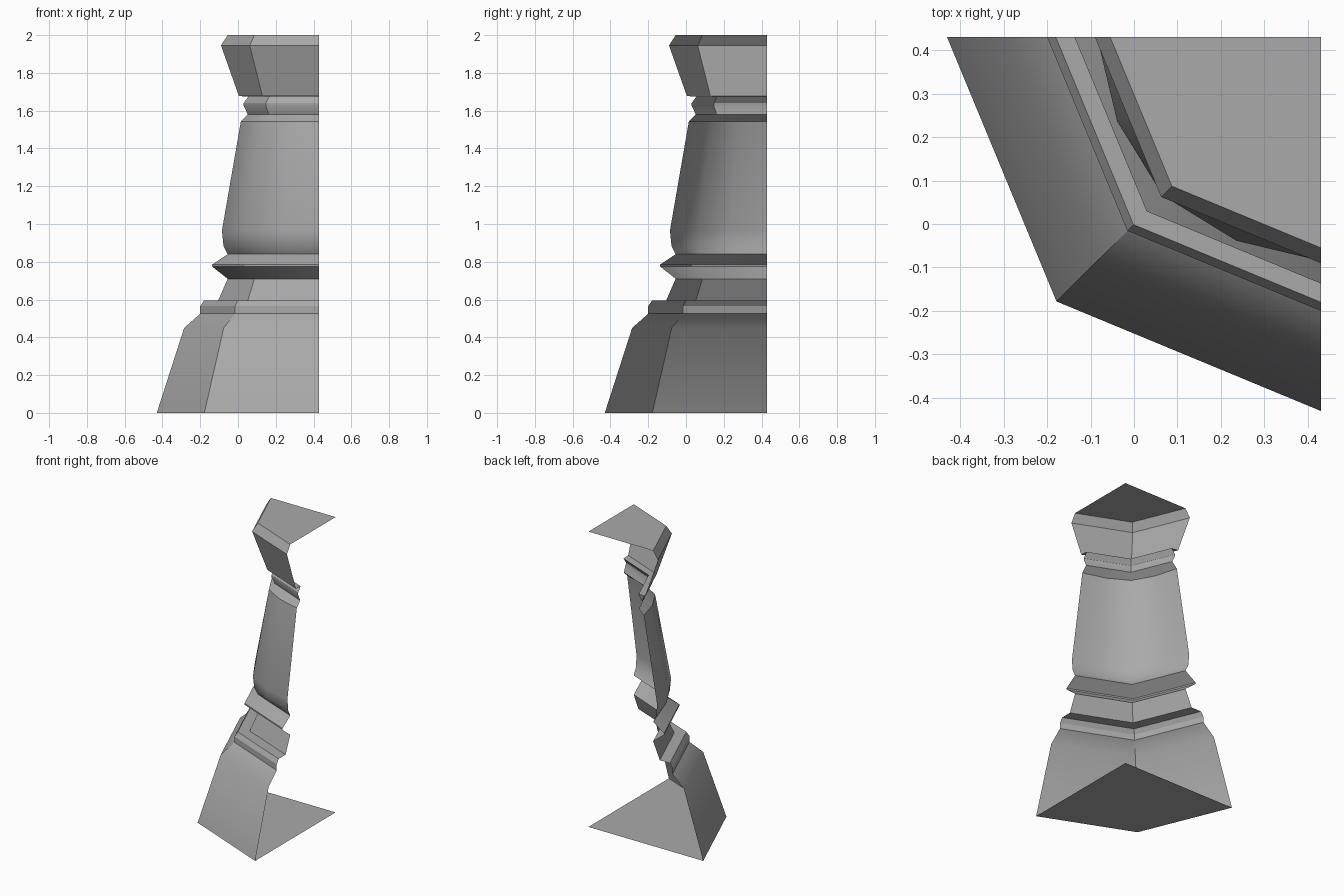
import bpy, math

if "Cube" in bpy.data.objects:
    bpy.data.objects.remove(bpy.data.objects["Cube"], do_unlink=True)

AXIS = 0.43  # the post's centre line is at x = y = AXIS

stone = bpy.data.materials.new("grey_stone")
stone.use_nodes = True
grey = (0.4, 0.4, 0.4, 1)
stone.diffuse_color = grey
stone.node_tree.nodes["Principled BSDF"].inputs["Base Color"].default_value = grey


def ring_point(radius, degrees, z):
    a = math.radians(degrees)
    return (AXIS + radius * math.cos(a), AXIS + radius * math.sin(a), z)


def quarter(name, profile, rounded=False, floor=False, lid=False, angle=30):
    """Sweep (radius, z, mid radius ratio) rows through a quarter turn of an octagon."""
    angles = (180, 202.5, 225, 247.5, 270) if rounded else (180, 225, 270)
    n = len(angles)
    verts, faces = [], []
    for row in profile:
        for i, a in enumerate(angles):
            ratio = row[2] if rounded and i % 2 else 1
            verts.append(ring_point(row[0] * ratio, a, row[1]))
    for j in range(len(profile) - 1):
        for i in range(n - 1):
            k = j * n + i
            faces.append((k, k + 1, k + n + 1, k + n))
    # flat ends reaching in to the centre line
    if floor:
        verts.append((AXIS, AXIS, profile[0][1]))
        faces.append((len(verts) - 1, *reversed(range(n))))
    if lid:
        top = (len(profile) - 1) * n
        verts.append((AXIS, AXIS, profile[-1][1]))
        faces.append((len(verts) - 1, *range(top, top + n)))
    mesh = bpy.data.meshes.new(name)
    mesh.from_pydata(verts, [], faces)
    mesh.materials.append(stone)
    obj = bpy.data.objects.new(name, mesh)
    bpy.context.collection.objects.link(obj)
    bpy.ops.object.select_all(action='DESELECT')
    obj.select_set(True)
    bpy.context.view_layer.objects.active = obj
    bpy.ops.object.shade_smooth_by_angle(angle=math.radians(angle))
    return obj


# Flared foot with its stepped rim
quarter("base", [(0.86, 0), (0.715, 0.45), (0.63, 0.525), (0.63, 0.565),
                 (0.61, 0.595), (0.535, 0.595)], floor=True)

# Tapered neck and pointed flange
quarter("lower_collar", [(0.535, 0.595), (0.485, 0.71), (0.567, 0.775),
                         (0.567, 0.785), (0.485, 0.84)])

# Softly rounded shaft, blending into octagons at both ends
OCT = math.cos(math.pi / 8)
quarter("shaft", [(0.485, 0.84, OCT), (0.507, 0.885, 0.965), (0.515, 0.965, 0.985),
                  (0.415, 1.543, 0.97), (0.378, 1.58, OCT)], rounded=True, angle=35)

# Thin ring under the head
quarter("upper_collar", [(0.378, 1.58), (0.4, 1.625), (0.4, 1.64), (0.375, 1.675)])

# Flared head with a bevelled top
quarter("head", [(0.375, 1.675), (0.425, 1.677), (0.52, 1.945), (0.485, 2)], lid=True)
